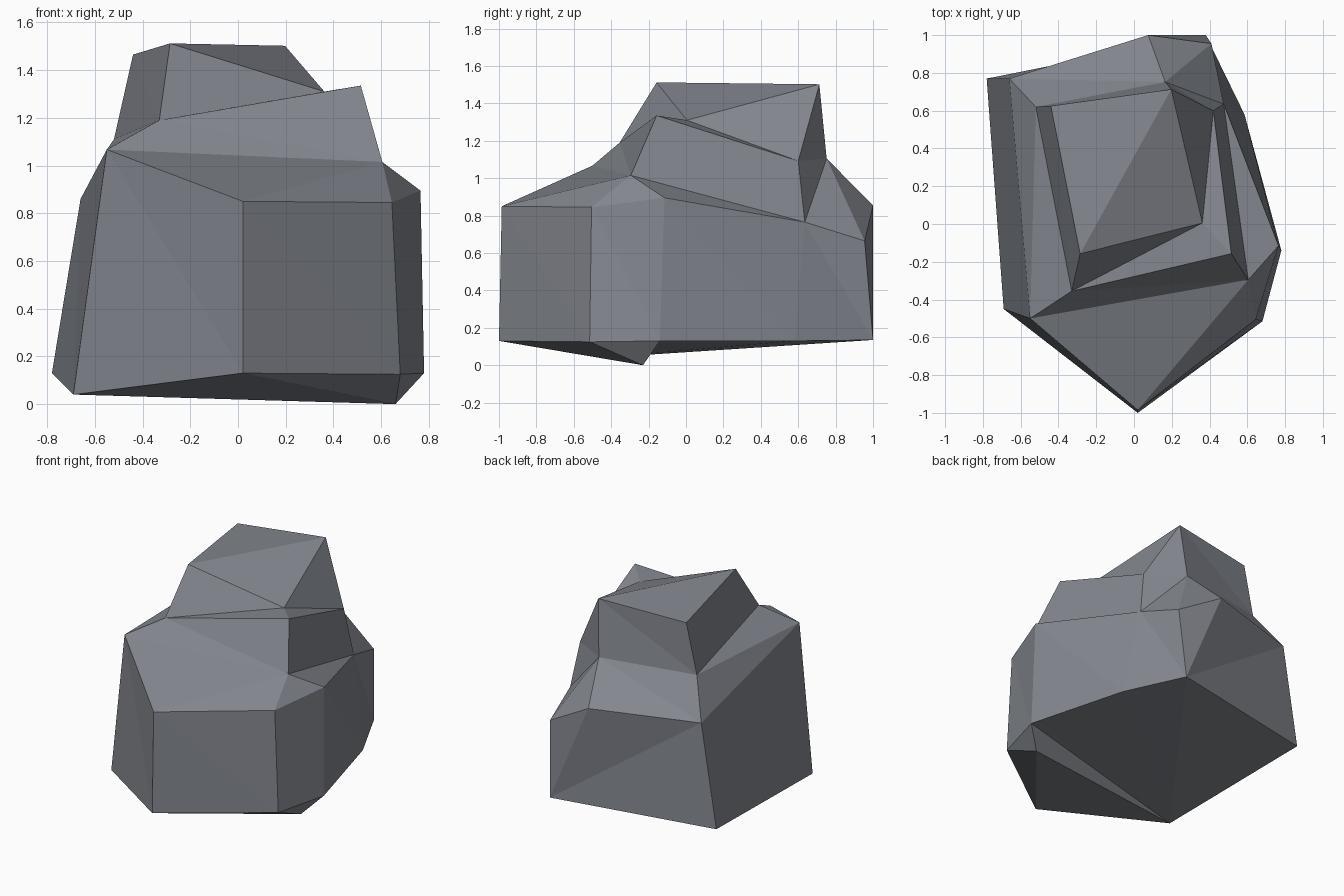
import bpy
import bmesh

if "Cube" in bpy.data.objects:
    bpy.data.objects.remove(bpy.data.objects["Cube"])

# Corner points of the boulder, grouped by height
P = {
    # underside and foot
    "I": (.66, -.23, 0), "D": (-.69, -.45, .04), "B": (.02, -1, .13),
    "H": (.68, -.515, .125), "J": (.78, -.14, .13), "Z": (.585, .58, .13),
    "X": (.38, 1, .135), "E": (-.78, .77, .13),
    # shoulder
    "A": (.02, -.985, .85), "G": (.645, -.505, .845), "K": (.765, -.115, .895),
    "U": (.475, .635, .765), "Y": (.41, .955, .665), "W": (.075, 1, .855),
    "F": (-.66, .77, .86), "C": (-.55, -.5, 1.067),
    # ledge
    "L": (.605, -.295, 1.015), "T": (.165, .752, 1.105), "S": (-.52, .62, 1.11),
    "M": (.515, -.157, 1.335), "V": (.42, .60, 1.092), "N": (-.33, -.355, 1.19),
    # crown
    "Q": (.362, .005, 1.31), "P": (.197, .713, 1.502), "R": (-.44, .625, 1.465),
    "O": (-.285, -.157, 1.512),
}

# Rings from underside to crown, eight columns each, counter-clockwise from
# the front; a repeated corner pinches the ring so the quad becomes a triangle
RINGS = [
    "IIJZXXED",  # underside
    "BHJZXXED",  # foot
    "AGKUYWFC",  # shoulder
    "LLLUTTSC",  # ledge base
    "MMMVTTSN",  # ledge top
    "QQQVTTSN",  # crown base
    "QQQPPPRO",  # crown top
]
FLIPPED = {(1, 5)}  # back panel splits along the other diagonal

stone = bpy.data.materials.new("slate grey stone")
stone.diffuse_color = (.23, .245, .275, 1)
stone.use_nodes = True
stone.node_tree.nodes["Principled BSDF"].inputs["Base Color"].default_value = stone.diffuse_color

bm = bmesh.new()
vert = {k: bm.verts.new(p) for k, p in P.items()}


def add_tri(keys):
    if len(set(keys)) == 3:
        bm.faces.new([vert[k] for k in keys])


# Walls between neighbouring rings
for r, (low, high) in enumerate(zip(RINGS, RINGS[1:])):
    for i in range(8):
        j = (i + 1) % 8
        a, b, c, d = low[i], low[j], high[j], high[i]
        if (r, i) in FLIPPED:
            add_tri((a, b, c))
            add_tri((a, c, d))
        else:
            add_tri((a, b, d))
            add_tri((b, c, d))

# Crown top and underside
for tri in ("QPO", "PRO", "JID", "ZJD", "XZD", "EXD"):
    add_tri(tri)

bmesh.ops.recalc_face_normals(bm, faces=bm.faces[:])
mesh = bpy.data.meshes.new("boulder")
bm.to_mesh(mesh)
bm.free()
mesh.materials.append(stone)
boulder = bpy.data.objects.new("boulder", mesh)
bpy.context.collection.objects.link(boulder)
